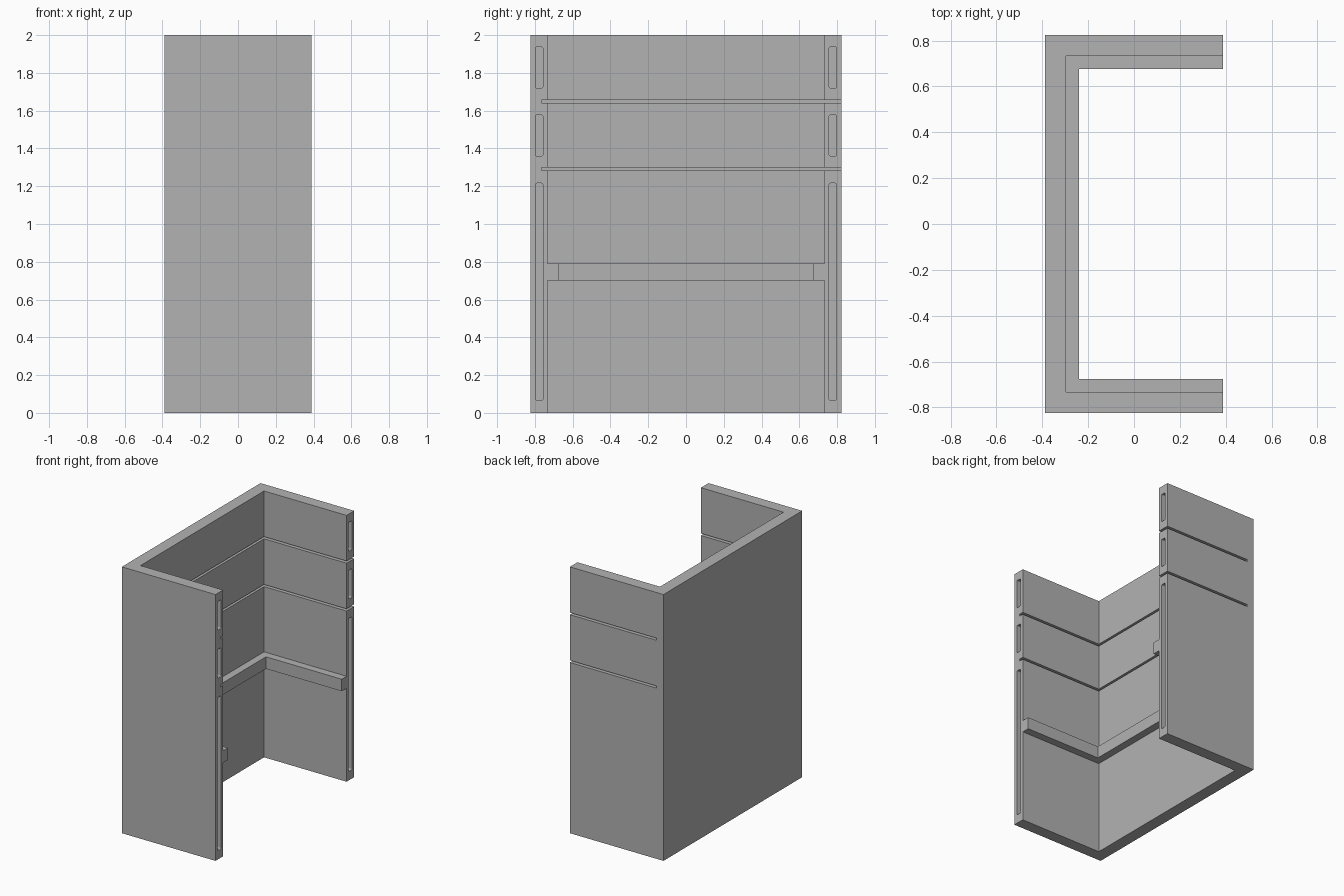
import bpy
import bmesh

cube = bpy.data.objects.get("Cube")
if cube:
    bpy.data.objects.remove(cube, do_unlink=True)

# Overall dimensions
X, Y, H = 0.389, 0.823, 2.0
INNER_X, INNER_Y = -0.297, 0.733
LEDGE_X, LEDGE_Y = -0.24, 0.675

grey = bpy.data.materials.new("plain grey")
grey.use_nodes = True
grey.diffuse_color = (0.448, 0.448, 0.448, 1)
grey.node_tree.nodes["Principled BSDF"].inputs["Base Color"].default_value = grey.diffuse_color


def prism(name, outline, z0, z1):
    """Extrude a flat outline from z0 up to z1."""
    bm = bmesh.new()
    face = bm.faces.new([bm.verts.new((x, y, z0)) for x, y in outline])
    top = bmesh.ops.extrude_face_region(bm, geom=[face])
    verts = [v for v in top["geom"] if isinstance(v, bmesh.types.BMVert)]
    bmesh.ops.translate(bm, verts=verts, vec=(0, 0, z1 - z0))
    bmesh.ops.recalc_face_normals(bm, faces=bm.faces)
    mesh = bpy.data.meshes.new(name)
    bm.to_mesh(mesh)
    bm.free()
    mesh.materials.append(grey)
    obj = bpy.data.objects.new(name, mesh)
    bpy.context.collection.objects.link(obj)
    return obj


def box(name, x0, x1, y0, y1, z0, z1):
    return prism(name, [(x0, y0), (x1, y0), (x1, y1), (x0, y1)], z0, z1)


def channel(name, ix, iy, z0, z1):
    """Three-sided wall, open towards +x."""
    return prism(name, [(-X, -Y), (X, -Y), (X, -iy), (ix, -iy),
                        (ix, iy), (X, iy), (X, Y), (-X, Y)], z0, z1)


def combine(target, tool, operation):
    """Apply a boolean and discard the tool object."""
    mod = target.modifiers.new(operation.lower(), "BOOLEAN")
    mod.operation, mod.solver, mod.object = operation, "EXACT", tool
    tool.hide_render = True
    bpy.ops.object.select_all(action="DESELECT")
    bpy.context.view_layer.objects.active = target
    target.select_set(True)
    bpy.ops.object.modifier_apply(modifier=mod.name)
    bpy.data.objects.remove(tool, do_unlink=True)


# Cabinet walls with the inner ledge
body = channel("cabinet_walls", INNER_X, INNER_Y, 0, H)
combine(body, channel("ledge", LEDGE_X, LEDGE_Y, 0.702, 0.792), "UNION")

# Shelf slits, passing right through the +y wall
for z in (1.282, 1.641):
    combine(body, box("shelf_slit", -0.333, X + 0.1, -0.766, Y + 0.1, z, z + 0.016), "DIFFERENCE")

# Rounded pockets in the open ends of both side walls
for side in (-1, 1):
    for z0, z1 in ((0.066, 1.216), (1.36, 1.577), (1.72, 1.937)):
        y = side * 0.777
        pocket = box("pocket", X - 0.1, X + 0.1, y - 0.019, y + 0.019, z0, z1)
        bm = bmesh.new()
        bm.from_mesh(pocket.data)
        long_edges = [e for e in bm.edges
                      if abs(e.verts[0].co.x - e.verts[1].co.x) > 0.1]
        bmesh.ops.bevel(bm, geom=long_edges, offset=0.007, segments=3,
                        profile=0.5, affect="EDGES")
        bm.to_mesh(pocket.data)
        bm.free()
        combine(body, pocket, "DIFFERENCE")
